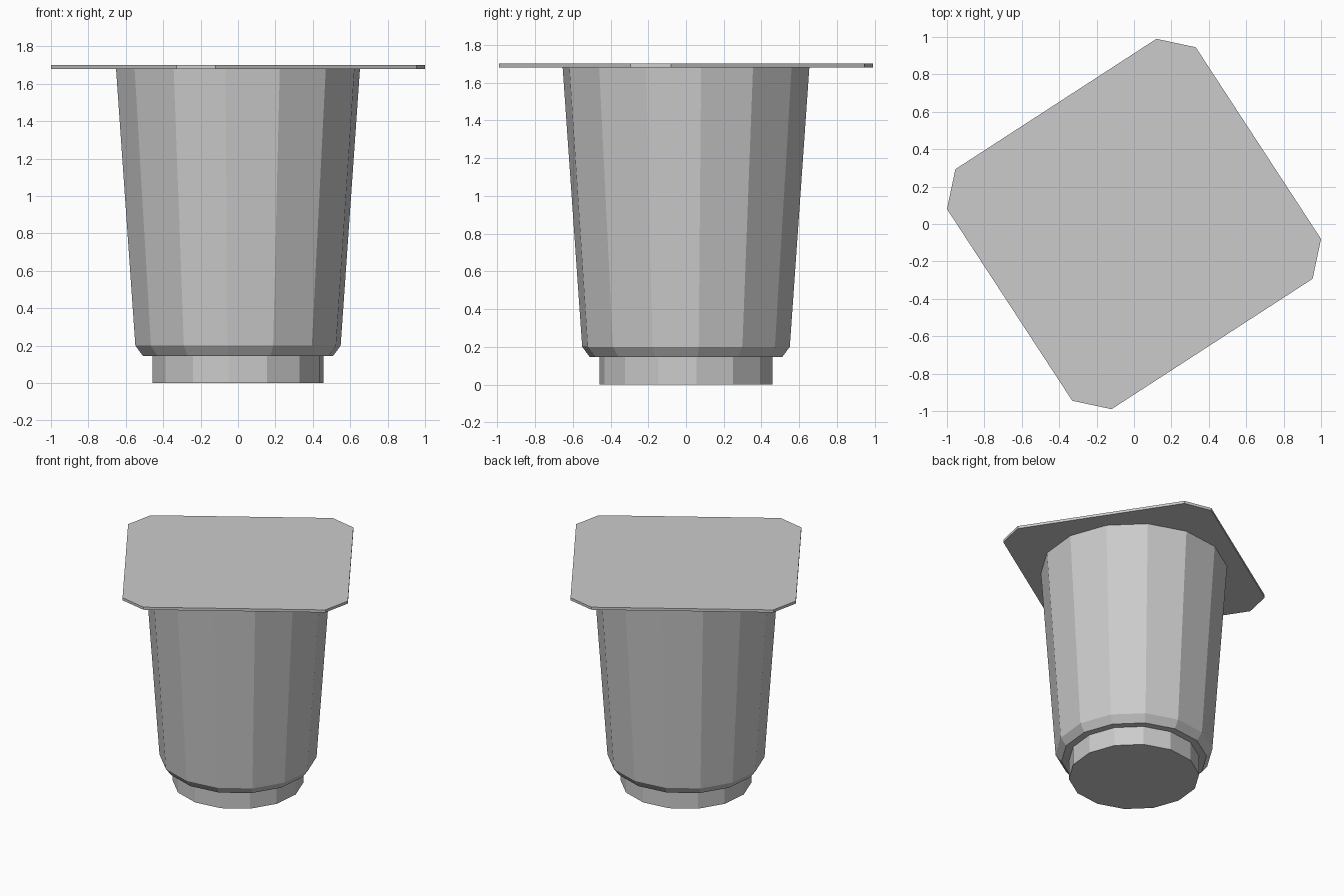
import bpy, bmesh
from math import cos, sin, radians, tau

cube = bpy.data.objects.get("Cube")
if cube:
    bpy.data.objects.remove(cube)

SIDES = 14
TURN = radians(7)

grey = bpy.data.materials.new("light_grey")
grey.use_nodes = True
grey.diffuse_color = (0.6, 0.6, 0.6, 1)
grey.node_tree.nodes["Principled BSDF"].inputs["Base Color"].default_value = (0.6, 0.6, 0.6, 1)


def loft(name, rings):
    """Bridge stacked outlines into a closed, flat-shaded solid."""
    bm = bmesh.new()
    loops = [[bm.verts.new(p) for p in ring] for ring in rings]
    for low, high in zip(loops, loops[1:]):
        for i in range(len(low)):
            j = (i + 1) % len(low)
            bm.faces.new((low[i], low[j], high[j], high[i]))
    bm.faces.new(loops[0][::-1])
    bm.faces.new(loops[-1])
    bmesh.ops.recalc_face_normals(bm, faces=bm.faces)
    mesh = bpy.data.meshes.new(name)
    bm.to_mesh(mesh)
    bm.free()
    mesh.materials.append(grey)
    obj = bpy.data.objects.new(name, mesh)
    bpy.context.collection.objects.link(obj)
    return obj


def circle(radius, z):
    angles = [TURN + tau * i / SIDES for i in range(SIDES)]
    return [(radius * cos(a), radius * sin(a), z) for a in angles]


# Tapered cup with a stepped foot
profile = [(0.46, 0), (0.46, 0.145), (0.512, 0.145), (0.553, 0.2), (0.657, 1.68)]
loft("cup", [circle(r, z) for r, z in profile])

# Square lid with clipped corners, turned on the cup
half = [(1.0, -0.08), (0.33, 0.945), (0.12, 0.99), (-0.955, 0.293)]
outline = half + [(-x, -y) for x, y in half]
# Order the clipped corners around the rim
order = [0, 1, 2, 3, 4, 5, 6, 7]
loft("lid", [[(*outline[i], z) for i in order] for z in (1.68, 1.7)])
